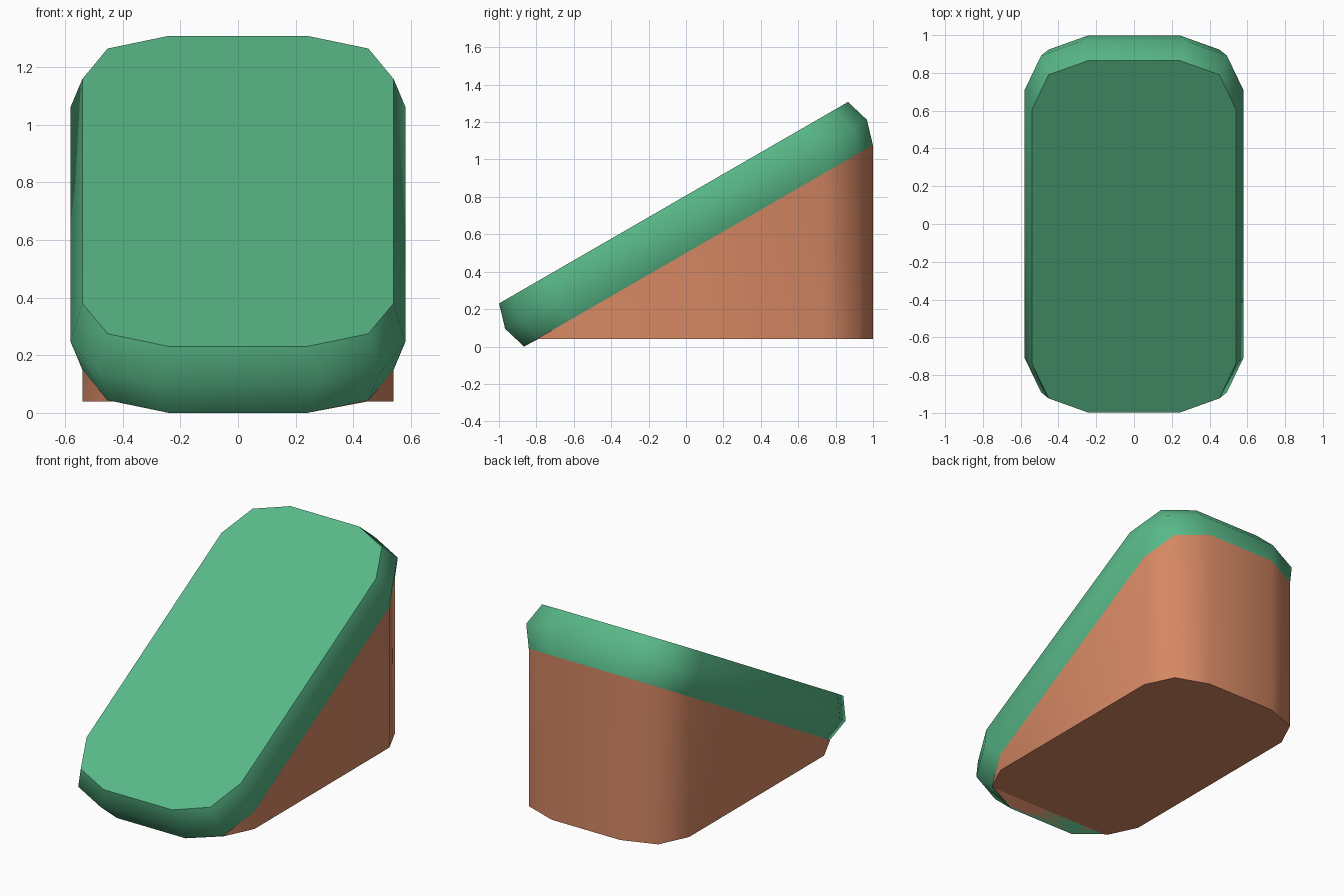
import bpy, bmesh, math
from mathutils import Matrix, Vector

if "Cube" in bpy.data.objects:
    bpy.data.objects.remove(bpy.data.objects["Cube"])

TILT = math.radians(30)
HALF_W, HALF_L, HALF_T = 0.54, 1.077, 0.133   # slab half width, length, thickness
BULGE, RADIUS = 0.04, 0.30
BASE_Z = 0.04
CENTRE_Z = HALF_L * math.sin(TILT) + HALF_T * math.cos(TILT)
PLACE = Matrix.Translation((0, 0, CENTRE_Z)) @ Matrix.Rotation(TILT, 4, 'X')


def material(name, colour):
    m = bpy.data.materials.new(name)
    m.diffuse_color = (*colour, 1)
    m.use_nodes = True
    m.node_tree.nodes["Principled BSDF"].inputs["Base Color"].default_value = m.diffuse_color
    return m


def ring(grow, h):
    """Rounded rectangle with two segments per corner, on the tilted slab."""
    pts = []
    for i, (sx, sy) in enumerate([(1, 1), (-1, 1), (-1, -1), (1, -1)]):
        for k in range(3):
            a = math.radians(90 * i + 45 * k)
            pts.append(PLACE @ Vector((sx * (HALF_W + grow - RADIUS) + RADIUS * math.cos(a),
                                       sy * (HALF_L + grow - RADIUS) + RADIUS * math.sin(a), h)))
    return pts


def loft(name, rings, mat):
    """Skin the rings bottom to top and cap both ends."""
    bm = bmesh.new()
    loops = [[bm.verts.new(p) for p in r] for r in rings]
    n = len(loops[0])
    for lo, hi in zip(loops, loops[1:]):
        for i in range(n):
            j = (i + 1) % n
            bm.faces.new((lo[i], lo[j], hi[j], hi[i]))
    bm.faces.new(loops[0][::-1])
    bm.faces.new(loops[-1])
    me = bpy.data.meshes.new(name)
    bm.to_mesh(me)
    bm.free()
    me.materials.append(mat)
    ob = bpy.data.objects.new(name, me)
    bpy.context.collection.objects.link(ob)
    bpy.ops.object.select_all(action='DESELECT')
    ob.select_set(True)
    bpy.context.view_layer.objects.active = ob
    bpy.ops.object.shade_smooth_by_angle(angle=math.radians(50))
    return ob


# Tilted cushion-sided top slab
loft("sloped_top", [ring(0, -HALF_T), ring(BULGE, 0), ring(0, HALF_T)],
     material("green", (0.098, 0.479, 0.246)))

# Wedge below: the slab's underside outline dropped straight down
under = ring(0, -HALF_T)
loft("wedge_base", [[Vector((p.x, p.y, BASE_Z)) for p in under], under],
     material("terracotta", (0.67, 0.246, 0.127)))
